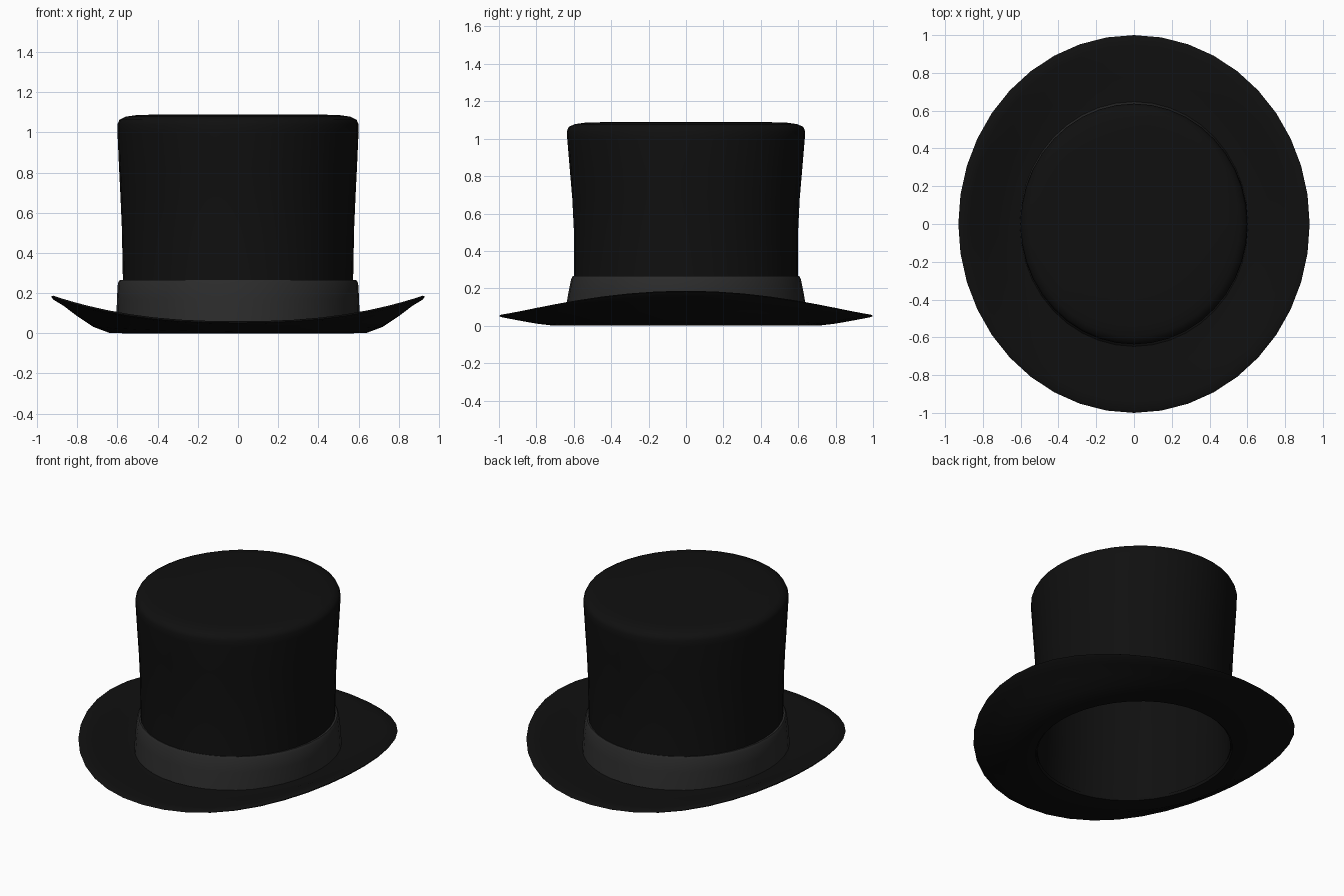
import bpy, bmesh
from math import sin, cos, tau, radians

if "Cube" in bpy.data.objects:
    bpy.data.objects.remove(bpy.data.objects["Cube"])

SEGMENTS = 40


def material(name, value):
    mat = bpy.data.materials.new(name)
    mat.diffuse_color = (value, value, value, 1)
    mat.use_nodes = True
    mat.node_tree.nodes["Principled BSDF"].inputs["Base Color"].default_value = mat.diffuse_color
    return mat


def loft(name, rings, mat, closed=False, angle=50):
    """Skin oval rings (x radius, y radius, z at front/back, z at sides)."""
    bm = bmesh.new()
    loops = []
    for rx, ry, z_front, z_side in rings:
        loop = []
        for i in range(SEGMENTS):
            a = tau * i / SEGMENTS
            lift = abs(cos(a)) ** 2.4
            z = z_front + (z_side - z_front) * lift
            loop.append(bm.verts.new((rx * cos(a), ry * sin(a), z)))
        loops.append(loop)
    pairs = list(zip(loops, loops[1:]))
    if closed:
        pairs.append((loops[-1], loops[0]))
    else:
        bm.faces.new(loops[0])
        bm.faces.new(loops[-1])
    for a, b in pairs:
        for i in range(SEGMENTS):
            j = (i + 1) % SEGMENTS
            bm.faces.new((a[i], a[j], b[j], b[i]))
    bmesh.ops.recalc_face_normals(bm, faces=bm.faces)
    mesh = bpy.data.meshes.new(name)
    bm.to_mesh(mesh)
    bm.free()
    mesh.materials.append(mat)
    obj = bpy.data.objects.new(name, mesh)
    bpy.context.collection.objects.link(obj)
    bpy.ops.object.select_all(action='DESELECT')
    obj.select_set(True)
    bpy.context.view_layer.objects.active = obj
    bpy.ops.object.shade_smooth_by_angle(angle=radians(angle))
    return obj


def level(rings):
    return [(rx, ry, z, z) for rx, ry, z in rings]


felt = material("black_felt", 0.005)
ribbon = material("dark_ribbon", 0.024)

# Hollow crown: outside from the top down, then inside back up
loft("crown", level([
    (0.30, 0.32, 1.09), (0.50, 0.53, 1.087), (0.56, 0.595, 1.078),
    (0.59, 0.627, 1.063), (0.60, 0.637, 1.04), (0.60, 0.635, 1.0),
    (0.592, 0.62, 0.82), (0.585, 0.608, 0.68), (0.578, 0.60, 0.52),
    (0.573, 0.60, 0.26), (0.573, 0.61, 0.03), (0.56, 0.60, 0.01),
    (0.555, 0.585, 0.26), (0.56, 0.585, 0.52), (0.575, 0.605, 0.82),
    (0.58, 0.615, 1.02), (0.55, 0.585, 1.06), (0.30, 0.32, 1.07),
]), felt)

# Brim curling up at the sides: top surface, rim, underside
loft("brim", [
    (0.562, 0.60, 0.055, 0.065), (0.64, 0.70, 0.055, 0.07),
    (0.72, 0.78, 0.057, 0.096), (0.80, 0.87, 0.06, 0.137),
    (0.87, 0.94, 0.06, 0.168), (0.92, 0.988, 0.06, 0.187),
    (0.93, 1.00, 0.052, 0.182), (0.92, 0.988, 0.046, 0.168),
    (0.87, 0.93, 0.035, 0.138), (0.80, 0.86, 0.022, 0.085),
    (0.72, 0.79, 0.01, 0.032), (0.64, 0.72, 0.002, 0.002),
    (0.57, 0.61, 0.0, 0.0),
], felt, closed=True)

# Ribbon around the foot of the crown
loft("hat_band", level([
    (0.57, 0.595, 0.262), (0.588, 0.606, 0.265), (0.598, 0.614, 0.25),
    (0.603, 0.63, 0.17), (0.605, 0.648, 0.06), (0.57, 0.605, 0.05),
]), ribbon, closed=True)
